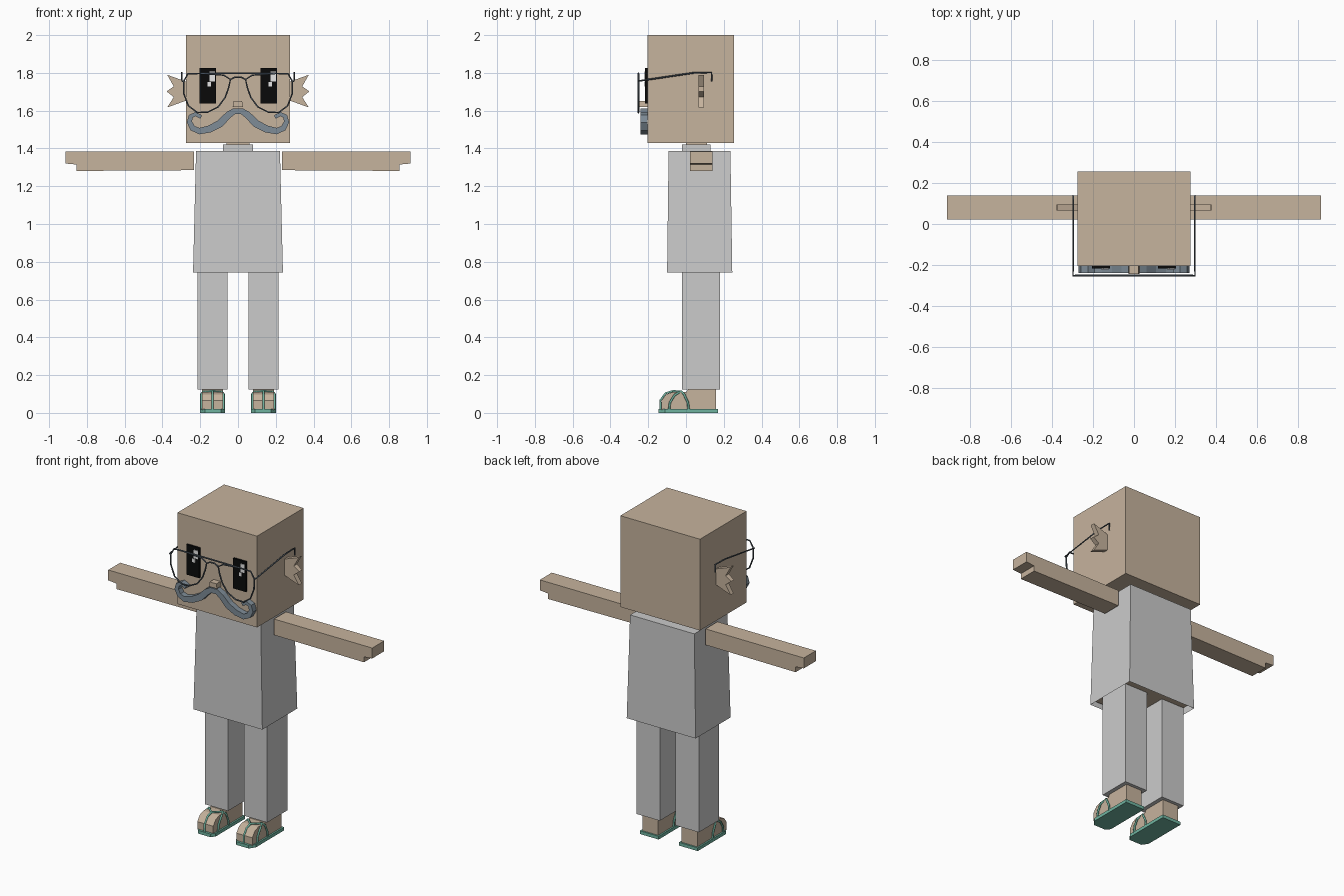
import bpy, bmesh
from mathutils import Vector

if "Cube" in bpy.data.objects:
    bpy.data.objects.remove(bpy.data.objects["Cube"])


def material(name, *srgb):
    rgba = [(c / 255 / 12.92 if c < 11 else ((c / 255 + 0.055) / 1.055) ** 2.4) for c in srgb] + [1]
    m = bpy.data.materials.new(name)
    m.use_nodes = True
    m.diffuse_color = rgba
    m.node_tree.nodes["Principled BSDF"].inputs["Base Color"].default_value = rgba
    return m


SKIN = material("skin", 198, 179, 157)
CLOTH = material("grey cloth", 203, 203, 203)
BLACK = material("eye black", 9, 10, 10)
WHITE = material("eye white", 235, 235, 235)
HAIR = material("moustache grey", 126, 140, 151)
WIRE = material("glasses wire", 78, 88, 97)
TEAL = material("sandal teal", 112, 180, 160)


def finish(name, bm, mat):
    bmesh.ops.recalc_face_normals(bm, faces=bm.faces)
    mesh = bpy.data.meshes.new(name)
    bm.to_mesh(mesh)
    bm.free()
    mesh.materials.append(mat)
    ob = bpy.data.objects.new(name, mesh)
    bpy.context.collection.objects.link(ob)
    return ob


def prism(name, points, axis, lo, hi, mat):
    """Extrude a flat outline along an axis from lo to hi."""
    bm = bmesh.new()
    verts = []
    for p in points:
        co = list(p)
        co.insert(axis, lo)
        verts.append(bm.verts.new(co))
    face = bm.faces.new(verts)
    new = bmesh.ops.extrude_face_region(bm, geom=[face])["geom"]
    shift = Vector((0, 0, 0))
    shift[axis] = hi - lo
    bmesh.ops.translate(bm, vec=shift, verts=[g for g in new if isinstance(g, bmesh.types.BMVert)])
    return finish(name, bm, mat)


def box(name, x, y, z, mat):
    return prism(name, [(x[0], y[0]), (x[1], y[0]), (x[1], y[1]), (x[0], y[1])], 2, z[0], z[1], mat)


def wire(name, paths, radius, mat):
    """Thin round tubes; each path is (points, closed)."""
    cu = bpy.data.curves.new(name, "CURVE")
    cu.dimensions = "3D"
    cu.bevel_depth = radius
    cu.bevel_resolution = 1
    cu.use_fill_caps = True
    for points, closed in paths:
        sp = cu.splines.new("POLY")
        sp.points.add(len(points) - 1)
        for p, co in zip(sp.points, points):
            p.co = (*co, 1)
        sp.use_cyclic_u = closed
    cu.materials.append(mat)
    ob = bpy.data.objects.new(name, cu)
    bpy.context.collection.objects.link(ob)
    return ob


def band(name, path, y0, y1, mat):
    """Flat band in the xz plane with a width at each point, given depth in y."""
    bm = bmesh.new()
    rings = []
    for i, (x, z, w) in enumerate(path):
        a, b = path[max(i - 1, 0)], path[min(i + 1, len(path) - 1)]
        t = Vector((b[0] - a[0], b[1] - a[1])).normalized() * w / 2
        rings.append([bm.verts.new((x + s * -t.y, y, z + s * t.x))
                      for s, y in ((1, y0), (-1, y0), (-1, y1), (1, y1))])
    for r, q in zip(rings, rings[1:]):
        for k in range(4):
            bm.faces.new((r[k], r[k - 1], q[k - 1], q[k]))
    bm.faces.new(rings[0])
    bm.faces.new(rings[-1])
    return finish(name, bm, mat)


# Head and neck
box("head", (-0.275, 0.275), (-0.205, 0.255), (1.43, 2.0), SKIN)
box("neck", (-0.06, 0.06), (0.0, 0.11), (1.37, 1.45), SKIN)
box("collar", (-0.08, 0.08), (-0.02, 0.13), (1.38, 1.42), CLOTH)

# Shirt: tapered shell, open underneath, with the body inside
bm = bmesh.new()
top, bottom = [[bm.verts.new((x, y, z)) for x, y in ((-w, f), (w, f), (w, b), (-w, b))]
               for w, f, b, z in ((0.222, -0.092, 0.235, 1.387), (0.238, -0.1, 0.245, 0.742))]
bm.faces.new(top)
for k in range(4):
    bm.faces.new((top[k - 1], top[k], bottom[k], bottom[k - 1]))
finish("shirt", bm, CLOTH)
box("body", (-0.215, 0.215), (-0.085, 0.228), (0.765, 1.375), SKIN)

# Nose
nose = prism("nose", [(-0.028, 1.62), (0.026, 1.62), (0.022, 1.65), (-0.024, 1.65)], 1, -0.245, -0.2, SKIN)

# Eyes, with highlights on the same side of each
for side, x in (("right", -0.205), ("left", 0.118)):
    box(side + "_eye", (x, x + 0.088), (-0.217, -0.2), (1.637, 1.825), BLACK)
    box(side + "_eye_highlight", (x + 0.054, x + 0.082), (-0.221, -0.216), (1.755, 1.807), WHITE)
    box(side + "_eye_spark", (x + 0.043, x + 0.062), (-0.221, -0.216), (1.728, 1.751), WHITE)

# Moustache with curled tips
half = [(0.02, 1.597, 0.032), (0.05, 1.578, 0.036), (0.095, 1.532, 0.04), (0.15, 1.503, 0.038),
        (0.205, 1.492, 0.034), (0.24, 1.507, 0.03), (0.257, 1.54, 0.028), (0.25, 1.57, 0.024),
        (0.225, 1.582, 0.022), (0.195, 1.566, 0.02)]
band("moustache", [(-x, z, w) for x, z, w in reversed(half)] + half, -0.24, -0.203, HAIR)

# Wire glasses
GY = -0.252
lens = [(0.04, 1.765), (0.075, 1.788), (0.2, 1.797), (0.265, 1.795), (0.288, 1.755), (0.287, 1.69),
        (0.262, 1.625), (0.215, 1.59), (0.16, 1.592), (0.105, 1.62), (0.068, 1.67), (0.05, 1.72)]
paths = [([(-0.2, GY, 1.797), (0.2, GY, 1.797)], False),
         ([(-0.04, GY, 1.765), (-0.015, GY, 1.778), (0.015, GY, 1.778), (0.04, GY, 1.765)], False)]
for s in (-1, 1):
    paths.append(([(s * x, GY, z) for x, z in lens], True))
    paths.append(([(s * 0.288, GY, 1.755), (s * 0.297, GY, 1.757), (s * 0.297, 0.04, 1.8),
                   (s * 0.297, 0.135, 1.802), (s * 0.297, 0.137, 1.755)], False))
wire("glasses", paths, 0.0045, WIRE)

# Paired parts
for side, s in (("right", -1), ("left", 1)):
    # Jagged ear
    ear = [(0.27, 1.655), (0.375, 1.617), (0.34, 1.672), (0.378, 1.702),
           (0.34, 1.728), (0.375, 1.79), (0.27, 1.752)]
    prism(side + "_ear", [(s * x, z) for x, z in ear], 1, 0.065, 0.095, SKIN)

    # Arm with stepped fingertips
    arm = [(0.233, 1.385), (0.233, 1.285), (0.855, 1.281), (0.855, 1.315), (0.912, 1.32), (0.912, 1.385)]
    prism(side + "_arm", [(s * x, z) for x, z in arm], 1, 0.022, 0.14, SKIN)

    # Trouser leg
    box(side + "_trouser_leg", sorted((s * 0.055, s * 0.215)), (-0.02, 0.18), (0.125, 0.77), CLOTH)

    # Foot
    foot = [(-0.13, 0.015), (-0.13, 0.065), (-0.105, 0.098), (-0.07, 0.11),
            (0.0, 0.11), (0.015, 0.13), (0.16, 0.13), (0.16, 0.015)]
    prism(side + "_foot", foot, 0, s * 0.08, s * 0.19, SKIN)

    # Sandal sole and straps
    sole = [(0.07, 0.17), (0.07, -0.12), (0.09, -0.145), (0.175, -0.145), (0.2, -0.11), (0.2, 0.17)]
    prism(side + "_sandal_sole", [(s * x, y) for x, y in sole], 2, 0.0, 0.02, TEAL)
    straps = [([(s * 0.135, -0.136, 0.015), (s * 0.135, -0.136, 0.066),
                (s * 0.135, -0.108, 0.104), (s * 0.135, -0.07, 0.115)], False)]
    for edge, inner in ((0.075, 0.088), (0.195, 0.182)):
        straps.append(([(s * 0.135, -0.07, 0.115), (s * inner, -0.025, 0.114), (s * edge, -0.01, 0.098),
                        (s * edge, 0.01, 0.055), (s * edge, 0.015, 0.015)], False))
        straps.append(([(s * inner, -0.025, 0.114), (s * edge, -0.06, 0.095),
                        (s * edge, -0.085, 0.055), (s * edge, -0.09, 0.015)], False))
    wire(side + "_sandal_straps", straps, 0.006, TEAL)
